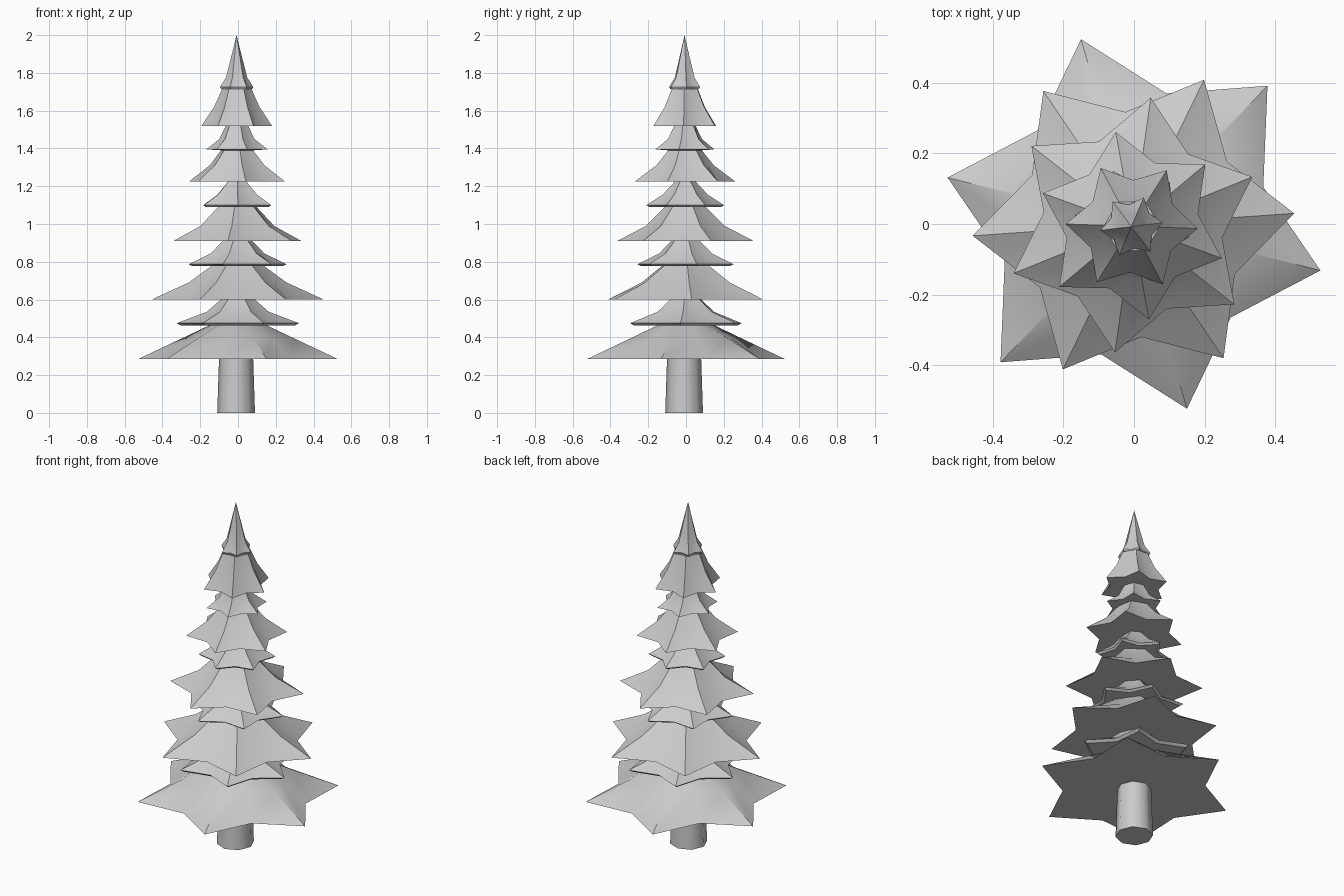
import bpy, bmesh
from math import sin, cos, radians, pi

if "Cube" in bpy.data.objects:
    bpy.data.objects.remove(bpy.data.objects["Cube"])

# Each layer: tip z, tip radius, mid z, mid radius, top z, top radius, lip depth
LAYERS = [
    (0.285, 0.545, 0.395, 0.305, 0.462, 0.16, 0.0),
    (0.475, 0.325, 0.535, 0.165, 0.60, 0.09, 0.013),
    (0.60, 0.457, 0.69, 0.26, 0.777, 0.14, 0.0),
    (0.787, 0.265, 0.845, 0.145, 0.91, 0.08, 0.01),
    (0.91, 0.365, 0.99, 0.21, 1.09, 0.11, 0.0),
    (1.10, 0.205, 1.155, 0.12, 1.225, 0.055, 0.01),
    (1.225, 0.27, 1.31, 0.155, 1.39, 0.09, 0.0),
    (1.395, 0.165, 1.45, 0.095, 1.52, 0.06, 0.0),
    (1.52, 0.187, 1.62, 0.12, 1.715, 0.078, 0.0),
    (1.725, 0.089, 1.775, 0.057, 1.86, 0.035, 0.01),
]


def finish(bm, name, angle):
    bmesh.ops.recalc_face_normals(bm, faces=bm.faces[:])
    me = bpy.data.meshes.new(name)
    bm.to_mesh(me)
    bm.free()
    ob = bpy.data.objects.new(name, me)
    bpy.context.collection.objects.link(ob)
    bpy.ops.object.select_all(action='DESELECT')
    ob.select_set(True)
    bpy.context.view_layer.objects.active = ob
    bpy.ops.object.shade_smooth_by_angle(angle=radians(angle))
    return ob


def star(bm, r, z, ratio, turn, cx):
    """Six-pointed ring: tips at r, valleys at r * ratio."""
    ring = []
    for k in range(12):
        a = radians(turn + 30 * k)
        q = r if k % 2 == 0 else r * ratio
        ring.append(bm.verts.new((cx + q * cos(a), cx + q * sin(a), z)))
    return ring


def bridge(bm, a, b):
    n = len(a)
    for i in range(n):
        j = (i + 1) % n
        bm.faces.new((a[i], a[j], b[j], b[i]))


# Foliage: star skirts stacked and twisted nine degrees per layer
bm = bmesh.new()
rings = []
for i, (z0, r0, z1, r1, z2, r2, lip) in enumerate(LAYERS):
    turn = -14 + 9 * i
    cx = -0.0008 * i
    if lip:
        rings.append(star(bm, r0 * 0.93, z0 - lip, 0.7, turn, cx))
    rings.append(star(bm, r0, z0, 0.7, turn, cx))
    rings.append(star(bm, r1, z1, 0.8, turn, cx))
    rings.append(star(bm, r2, z2, 0.88, turn, cx))
for a, b in zip(rings, rings[1:]):
    bridge(bm, a, b)
apex = bm.verts.new((-0.008, -0.008, 2.0))
base = bm.verts.new((0, 0, LAYERS[0][0]))
for ring, tip in ((rings[0], base), (rings[-1], apex)):
    for i in range(12):
        bm.faces.new((ring[i], ring[(i + 1) % 12], tip))
finish(bm, "foliage", 35)

# Trunk: slightly tapered eight-sided column
bm = bmesh.new()
lower, upper = [
    [bm.verts.new((-0.01 + r * cos(k * pi / 4), -0.01 + r * sin(k * pi / 4), z)) for k in range(8)]
    for r, z in ((0.1, 0.0), (0.09, 0.30))]
bridge(bm, lower, upper)
bm.faces.new(lower)
finish(bm, "trunk", 50)
